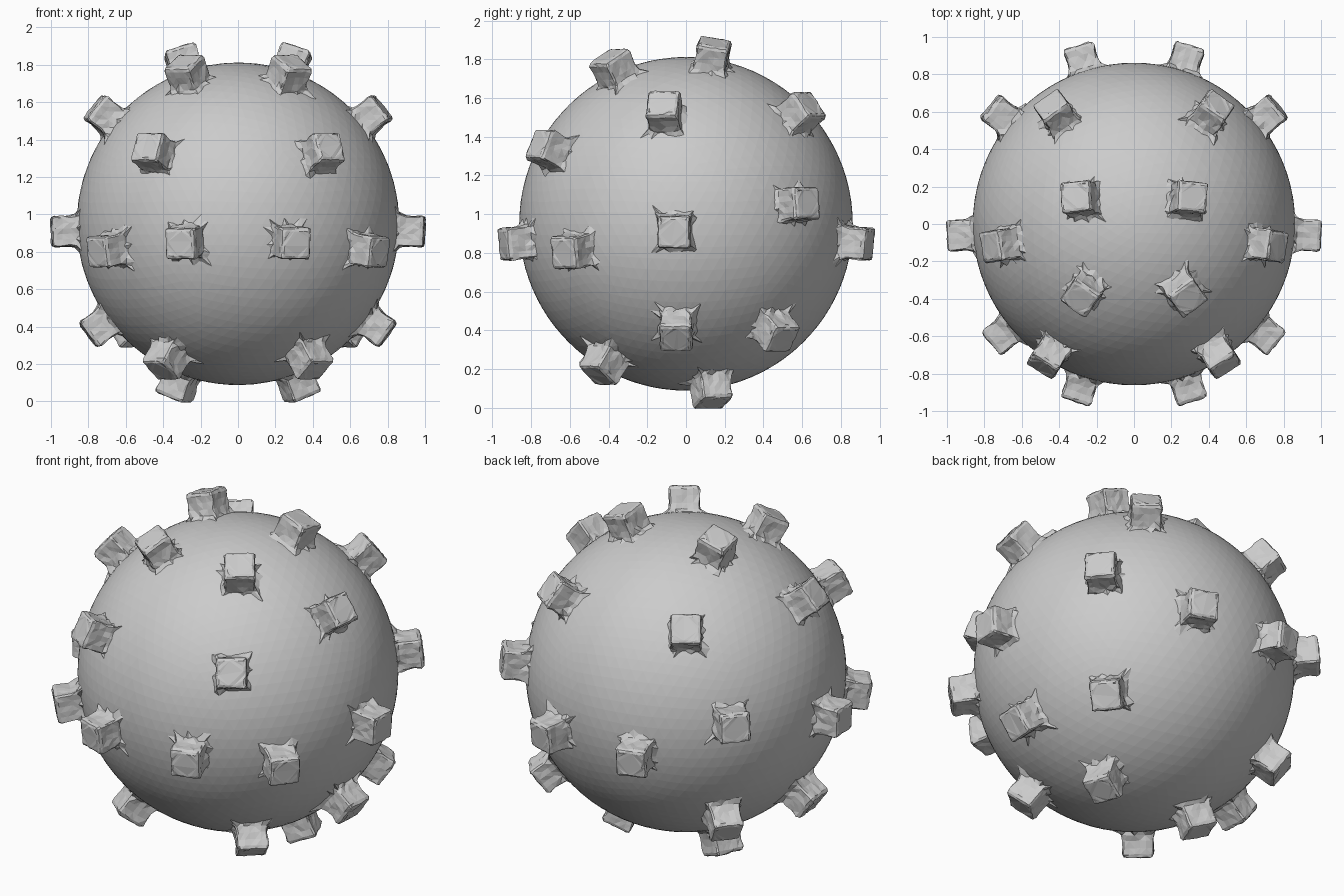
import bpy, bmesh, math, random
from mathutils import Vector, Matrix

if "Cube" in bpy.data.objects:
    bpy.data.objects.remove(bpy.data.objects["Cube"])

random.seed(4)
CENTRE = Vector((0, 0, 0.95))
RADIUS = 0.862

# Direction of each stud on the +x half, plus a twist in degrees
STUDS = [
    (0.29, -0.88, -0.10, 0), (0.69, -0.58, -0.14, 0), (0.45, -0.70, 0.38, 0),
    (0.27, -0.37, 0.80, 0), (0.70, -0.11, 0.57, 0), (0.93, -0.06, -0.04, 0),
    (0.74, -0.05, -0.55, 0), (0.38, -0.42, -0.72, 0), (0.32, 0.13, -0.86, 0),
    (0.30, 0.14, 0.89, -30), (0.42, 0.60, 0.58, 0), (0.71, 0.58, 0.10, 0),
    (0.28, 0.89, -0.10, 0), (0.57, 0.46, -0.55, 0),
]
# Stud profile: distance from ball centre, half width, roughness
PROFILE = [(0.845, 0.100, 0.022), (0.872, 0.086, 0.008), (0.905, 0.081, 0.004),
           (0.945, 0.081, 0.004), (0.980, 0.084, 0.003), (0.996, 0.078, 0.002),
           (1.001, 0.066, 0.001)]
SIDE = 6  # points along each side of the square


def square_ring():
    """Unit square outline with slightly clipped corners."""
    pts = []
    for k in range(4):
        turn = Matrix.Rotation(k * math.pi / 2, 2)
        for i in range(SIDE):
            t = -0.9 + 1.8 * i / (SIDE - 1)
            pts.append(turn @ Vector((1.0, t)))
    return pts


def stud_mesh():
    """Rough square peg along +Z with a ragged flared foot."""
    bm = bmesh.new()
    outline, rings = square_ring(), []
    for h, w, rough in PROFILE:
        ring = []
        for i, p in enumerate(outline):
            r = w + random.uniform(-rough, rough)
            if rough > 0.02 and i % 2:
                r += random.uniform(0.0, 0.025)
            ring.append(bm.verts.new((p.x * r, p.y * r, h + random.uniform(-0.003, 0.003))))
        rings.append(ring)
    n = len(outline)
    for a, b in zip(rings, rings[1:]):
        for i in range(n):
            j = (i + 1) % n
            bm.faces.new((a[i], a[j], b[j], b[i]))
    bm.faces.new(rings[-1])
    bm.faces.new(rings[0][::-1])
    bmesh.ops.triangulate(bm, faces=bm.faces[:])
    mesh = bpy.data.meshes.new("stud")
    bm.to_mesh(mesh)
    bm.free()
    return mesh


def frame(direction, twist):
    """Z axis outward, X axis level, then twisted about the outward axis."""
    z = direction.normalized()
    x = Vector((0, 0, 1)).cross(z).normalized()
    y = z.cross(x)
    turn = Matrix((x, y, z)).transposed() @ Matrix.Rotation(math.radians(twist), 3, 'Z')
    return Matrix.Translation(CENTRE) @ turn.to_4x4()


# Ball
bpy.ops.mesh.primitive_ico_sphere_add(subdivisions=5, radius=RADIUS, location=CENTRE)
ball = bpy.context.object
ball.name = "ball"

# Mirrored pairs of studs
for i, (x, y, z, twist) in enumerate(STUDS):
    for side, label in ((1, "right"), (-1, "left")):
        ob = bpy.data.objects.new(f"stud_{label}_{i + 1}", stud_mesh())
        ob.matrix_world = frame(Vector((x * side, y, z)), twist * side)
        bpy.context.collection.objects.link(ob)
